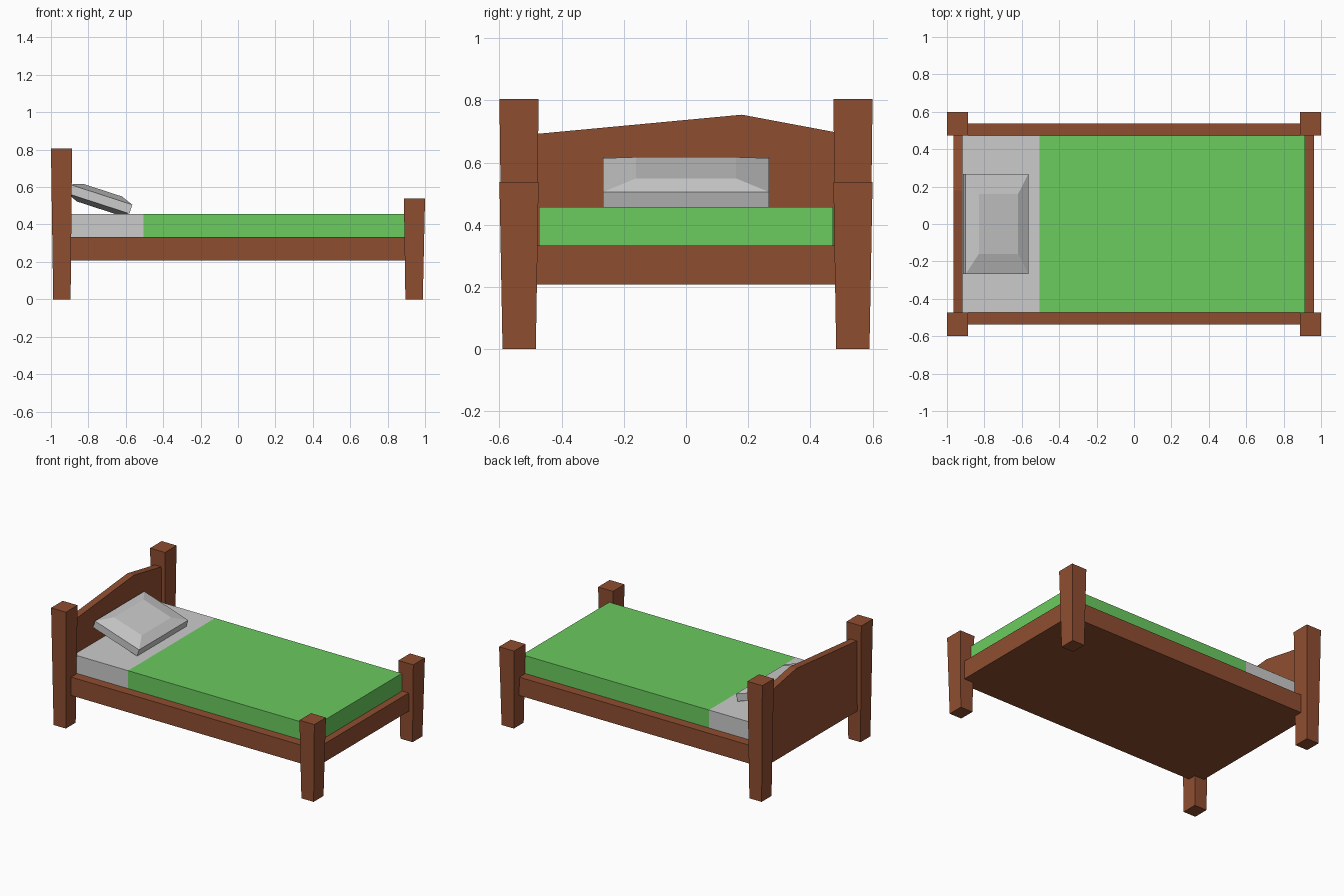
import bpy, bmesh, math
from mathutils import Matrix

if "Cube" in bpy.data.objects:
    bpy.data.objects.remove(bpy.data.objects["Cube"])


def material(name, rgb):
    m = bpy.data.materials.new(name)
    m.diffuse_color = (*rgb, 1)
    m.use_nodes = True
    m.node_tree.nodes["Principled BSDF"].inputs["Base Color"].default_value = m.diffuse_color
    return m


WOOD = material("wood", (0.275, 0.076, 0.030))
GREEN = material("blanket_green", (0.145, 0.597, 0.114))


def loft(name, rings, mat=None, matrix=Matrix()):
    """Skin a closed solid through rings of equal point count."""
    bm = bmesh.new()
    loops = [[bm.verts.new(matrix @ Matrix.Translation(p).translation) for p in r] for r in rings]
    for a, b in zip(loops, loops[1:]):
        for i in range(len(a)):
            j = (i + 1) % len(a)
            bm.faces.new((a[i], a[j], b[j], b[i]))
    bm.faces.new(loops[0])
    bm.faces.new(loops[-1])
    bmesh.ops.recalc_face_normals(bm, faces=bm.faces)
    me = bpy.data.meshes.new(name)
    bm.to_mesh(me)
    bm.free()
    ob = bpy.data.objects.new(name, me)
    bpy.context.collection.objects.link(ob)
    if mat:
        me.materials.append(mat)
    return ob


def rect(x0, x1, y0, y1, z):
    return [(x0, y0, z), (x1, y0, z), (x1, y1, z), (x0, y1, z)]


def box(name, x0, x1, y0, y1, z0, z1, mat=None):
    return loft(name, [rect(x0, x1, y0, y1, z0), rect(x0, x1, y0, y1, z1)], mat)


# Tapered corner posts, tall at the head and short at the foot
for end, sx, height in (("head", -1, 0.805), ("foot", 1, 0.538)):
    for side, sy in (("left", -1), ("right", 1)):
        foot = rect(sx * 0.895, sx * 0.988, sy * 0.483, sy * 0.59, 0)
        top = rect(sx * 0.887, sx * 1.0, sy * 0.474, sy * 0.6, height)
        loft(f"{end}_post_{side}", [foot, top], WOOD)

# Solid bed frame
box("frame", -0.965, 0.963, -0.537, 0.537, 0.208, 0.334, WOOD)

# Headboard with an off-centre peak
outline = [(-0.537, 0.32), (0.537, 0.32), (0.537, 0.687), (0.18, 0.754), (-0.537, 0.687)]
loft("headboard", [[(x, y, z) for y, z in outline] for x in (-0.965, -0.916)], WOOD)

# Mattress and blanket
box("mattress", -0.916, -0.505, -0.472, 0.472, 0.334, 0.457)
box("blanket", -0.505, 0.914, -0.472, 0.472, 0.334, 0.457, GREEN)

# Pillow: flat-sided cushion tilted against the headboard
sections = [(0.11, 0.16, -0.05), (0.176, 0.267, -0.025), (0.176, 0.267, 0.025), (0.11, 0.16, 0.05)]
tilt = Matrix.Translation((-0.74, 0, 0.536)) @ Matrix.Rotation(math.radians(18), 4, 'Y')
loft("pillow", [rect(-a, a, -b, b, z) for a, b, z in sections], None, tilt)
